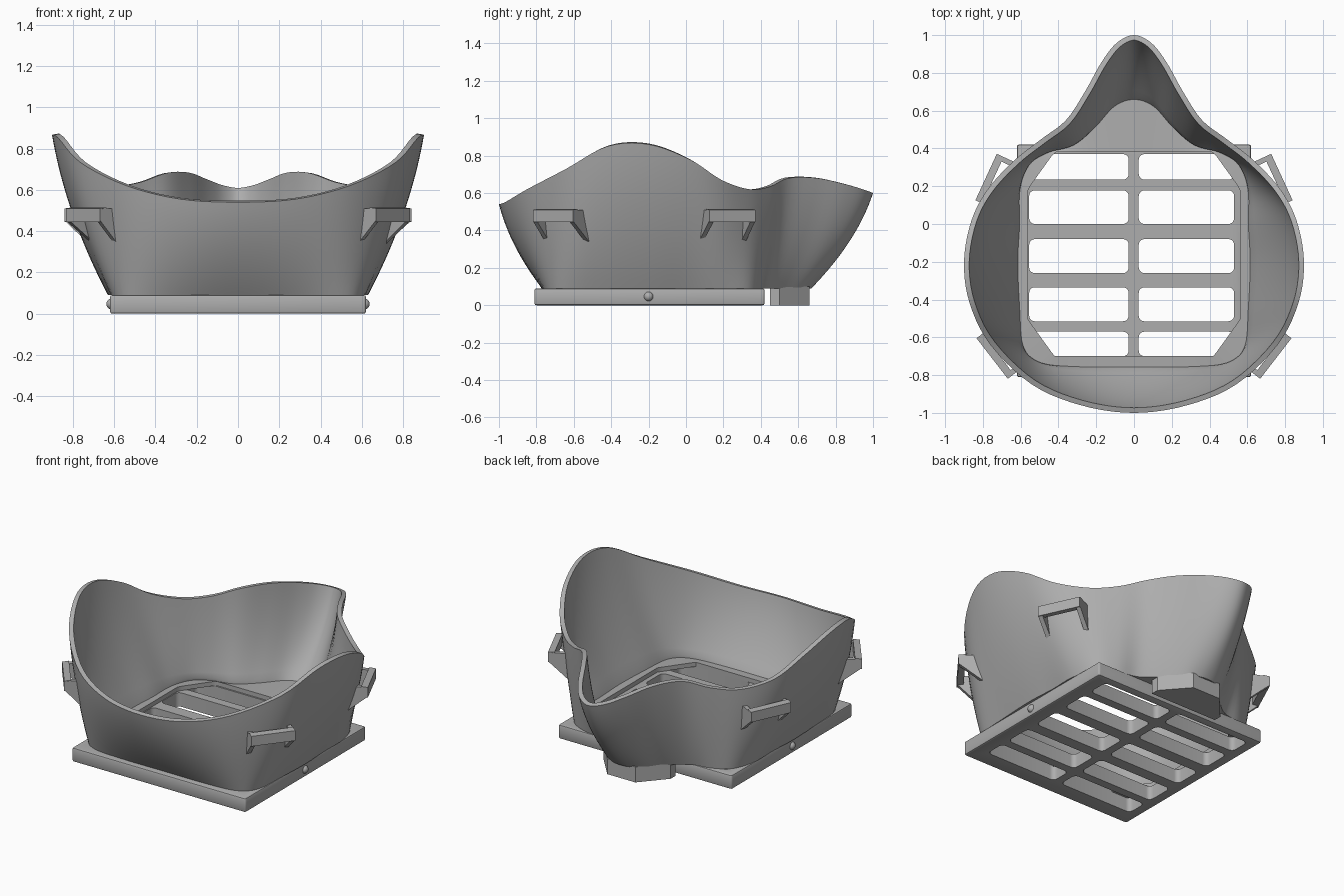
import bpy, bmesh, math
from mathutils import Vector
from mathutils.bvhtree import BVHTree

if "Cube" in bpy.data.objects:
    bpy.data.objects.remove(bpy.data.objects["Cube"])

grey = bpy.data.materials.new("plain_grey")
grey.use_nodes = True
grey.diffuse_color = (0.42, 0.42, 0.42, 1)
grey.node_tree.nodes["Principled BSDF"].inputs["Base Color"].default_value = (0.42, 0.42, 0.42, 1)


def make(name, bm):
    mesh = bpy.data.meshes.new(name)
    bm.to_mesh(mesh)
    bm.free()
    mesh.materials.append(grey)
    ob = bpy.data.objects.new(name, mesh)
    bpy.context.collection.objects.link(ob)
    return ob


def select(ob):
    bpy.ops.object.select_all(action="DESELECT")
    ob.select_set(True)
    bpy.context.view_layer.objects.active = ob


def smooth(ob, angle=35):
    select(ob)
    bpy.ops.object.shade_smooth_by_angle(angle=math.radians(angle))


def prism(bm, points, offset):
    """Extrude a polygon of 3D points along an offset vector."""
    lower = [bm.verts.new(p) for p in points]
    upper = [bm.verts.new(Vector(p) + Vector(offset)) for p in points]
    bm.faces.new(lower)
    bm.faces.new(upper[::-1])
    n = len(points)
    for i in range(n):
        bm.faces.new((lower[i], upper[i], upper[(i + 1) % n], lower[(i + 1) % n]))
    bmesh.ops.recalc_face_normals(bm, faces=bm.faces)


def rounded_rect(x0, x1, y0, y1, r, z):
    pts = []
    for k, (cx, cy) in enumerate([(x1 - r, y1 - r), (x0 + r, y1 - r), (x0 + r, y0 + r), (x1 - r, y0 + r)]):
        for s in range(6):
            a = math.pi / 2 * (k + s / 5)
            pts.append((cx + r * math.cos(a), cy + r * math.sin(a), z))
    return pts


# Shell: half stations from front to back, rim x y z then base x y
HALF = [
    (0, -1.0, .54, 0, -.77), (.28, -.96, .555, .28, -.77), (.54, -.85, .62, .5, -.75),
    (.76, -.64, .73, .6, -.66), (.87, -.42, .85, .62, -.45), (.9, -.2, .86, .63, -.2),
    (.86, .02, .78, .62, 0), (.77, .19, .67, .62, .18), (.63, .34, .62, .57, .33),
    (.49, .45, .635, .46, .4), (.36, .55, .68, .33, .43), (.26, .7, .68, .22, .52),
    (.17, .86, .645, .13, .62), (.09, .96, .615, .06, .66), (0, 1.0, .6, 0, .67)]
FLOOR = .09
ring = HALF + [(-a, b, c, -d, e) for a, b, c, d, e in HALF[-2:0:-1]]


def spline(i, t):
    n = len(ring)
    p, q, r, s = (ring[(i + k) % n] for k in (-1, 0, 1, 2))
    return [.5 * (2 * b + (c - a) * t + (2 * a - 5 * b + 4 * c - d) * t * t + (3 * b - a - 3 * c + d) * t ** 3)
            for a, b, c, d in zip(p, q, r, s)]


stations = [spline(i, k / 5) for i in range(len(ring)) for k in range(5)]


def opening(x, y):
    """Pull a base point in to the chamfered floor opening."""
    dy = y + .16
    s = min(.97, .56 / max(abs(x), .01), .54 / max(abs(dy), .01), .81 / (abs(x) + .72 * abs(dy)))
    return (x * s, dy * s - .16, FLOOR)


LEVELS = 16
bm = bmesh.new()
rows = [[bm.verts.new(opening(s[3], s[4])) for s in stations]]
for lv in range(LEVELS + 1):
    t = lv / LEVELS
    h = t + .5 * t * (1 - t)
    rows.append([bm.verts.new((bx + (x - bx) * h, by + (y - by) * h, FLOOR + (z - FLOOR) * t))
                 for x, y, z, bx, by in stations])
n = len(stations)
for low, high in zip(rows, rows[1:]):
    for i in range(n):
        j = (i + 1) % n
        bm.faces.new((low[i], low[j], high[j], high[i]))
bm.normal_update()
hull = BVHTree.FromBMesh(bm)
shell = make("mask_shell", bm)
solid = shell.modifiers.new("thickness", "SOLIDIFY")
solid.thickness = .028
solid.offset = -1
select(shell)
bpy.ops.object.modifier_apply(modifier="thickness")
smooth(shell, 45)

# Base plate with two columns of rounded vents
bm = bmesh.new()
prism(bm, rounded_rect(-.62, .62, -.81, .42, .012, 0), (0, 0, .09))
rim_edges = [e for e in bm.edges if abs(e.verts[0].co.z - e.verts[1].co.z) < .001]
bmesh.ops.bevel(bm, geom=rim_edges, offset=.01, segments=2, affect="EDGES", profile=.5)
plate = make("vent_plate", bm)

bm = bmesh.new()
for y0, y1 in [(.235, .37), (0, .178), (-.26, -.08), (-.515, -.335), (-.7, -.57)]:
    for x0, x1 in [(-.555, -.028), (.025, .53)]:
        prism(bm, rounded_rect(x0, x1, y0, y1, .03, -.1), (0, 0, .4))
cutter = make("vent_cutter", bm)
cutter.hide_render = True
cut = plate.modifiers.new("vents", "BOOLEAN")
cut.object = cutter
cut.operation = "DIFFERENCE"
cut.solver = "EXACT"
select(plate)
bpy.ops.object.modifier_apply(modifier="vents")
bpy.data.objects.remove(cutter)
smooth(plate)

# Boss under the nose
bm = bmesh.new()
prism(bm, [(-.24, .45, 0), (.24, .45, 0), (.24, .5, 0), (.1, .66, 0), (-.1, .66, 0), (-.24, .5, 0)], (0, 0, .1))
make("nose_boss", bm)

# Side detent bumps
for side, label in ((1, "left"), (-1, "right")):
    bm = bmesh.new()
    bmesh.ops.create_uvsphere(bm, u_segments=20, v_segments=12, radius=.026)
    bump = make(label + "_detent_bump", bm)
    bump.location = (side * .612, -.2, .047)
    smooth(bump)


# Strap loops: a bar held off the shell by two tapered arms
def strap_loop(name, centre, normal, side):
    out = Vector((normal[0] * side, normal[1], 0)).normalized()
    along = Vector((-out.y, out.x, 0))
    mid = Vector((centre[0] * side, centre[1], 0))
    up = Vector((0, 0, 1))

    def on_shell(p, z):
        hit = hull.ray_cast(p + out * .5 + up * z, -out)[0]
        return (hit if hit else p - out * .1 + up * z) - out * .012

    bm = bmesh.new()
    bar = [mid + along * -.135 + out * r + up * z for r, z in ((.02, .445), (.02, .51), (-.02, .515), (-.02, .45))]
    prism(bm, bar, along * .27)
    for s in (-1, 1):
        p = mid + along * (s * .122 - .0135)
        arm = [p + out * .018 + up * .45, p + out * .018 + up * .508, on_shell(p, .51), on_shell(p, .34)]
        prism(bm, arm, along * .027)
    make(name, bm)


for side, label in ((1, "left"), (-1, "right")):
    strap_loop(label + "_front_strap_loop", (.735, -.7), (.79, -.61), side)
    strap_loop(label + "_rear_strap_loop", (.765, .24), (.91, .42), side)
